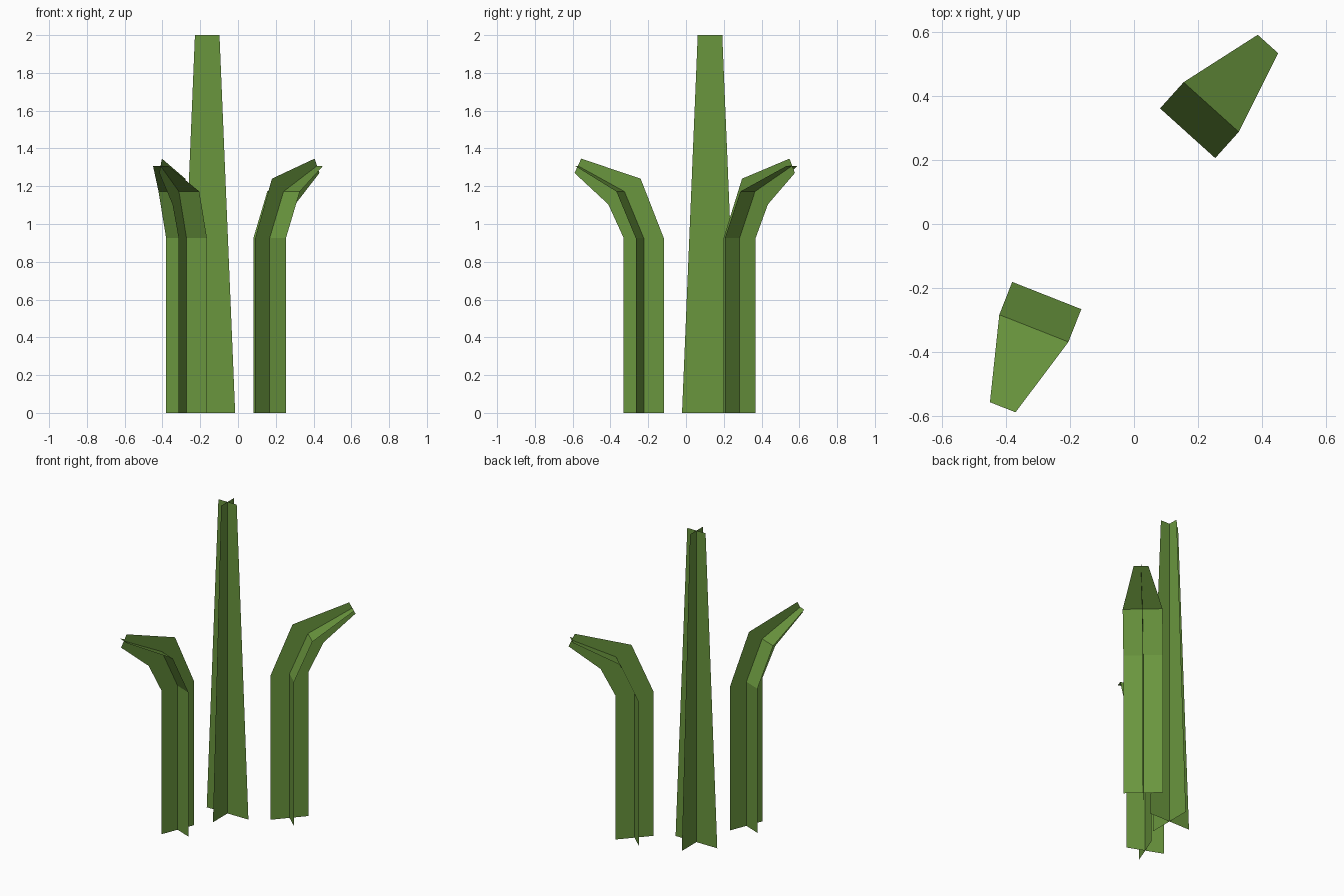
import bpy
import bmesh
import math
from mathutils import Vector

if "Cube" in bpy.data.objects:
    bpy.data.objects.remove(bpy.data.objects["Cube"], do_unlink=True)

green = bpy.data.materials.new("leaf_green")
green.use_nodes = True
green.diffuse_color = (0.144, 0.305, 0.048, 1)
green.node_tree.nodes["Principled BSDF"].inputs["Base Color"].default_value = green.diffuse_color


def add_ribbon(bm, rows):
    """Join successive (left, right) point pairs into a flat strip."""
    pairs = [[bm.verts.new(p) for p in row] for row in rows]
    for (a, b), (c, d) in zip(pairs, pairs[1:]):
        bm.faces.new((a, b, d, c))


def make_blade(name, location, angle, sections):
    """Two crossed sheets along a spine of (outward, height, half width, edge offset)."""
    bm = bmesh.new()
    side = Vector((0, 1, 0))
    broad, edge = [], []
    for out, height, half, offset in sections:
        centre = Vector((out, 0, height))
        across = Vector((offset[0], 0, offset[1]))
        broad.append((centre - side * half, centre + side * half))
        edge.append((centre - across, centre + across))
    add_ribbon(bm, broad)
    add_ribbon(bm, edge)
    mesh = bpy.data.meshes.new(name)
    bm.to_mesh(mesh)
    bm.free()
    mesh.materials.append(green)
    blade = bpy.data.objects.new(name, mesh)
    blade.location = (*location, 0)
    blade.rotation_euler.z = math.radians(angle)
    bpy.context.collection.objects.link(blade)


# Straight tapering blade
tall = [(0, 0, 0.148, (0.148, 0)), (0, 2, 0.065, (0.065, 0))]
make_blade("tall_blade", (-0.163, 0.127), 0, tall)

# Two shorter blades whose tips bend outward
bent = [
    (0, 0, 0.116, (0.114, 0)),
    (0, 0.925, 0.116, (0.114, 0)),
    (0.11, 1.172, 0.116, (0.092, -0.068)),
    (0.375, 1.308, 0.043, (0.019, -0.038)),
]
make_blade("front_bent_blade", (-0.2725, -0.2235), -111.5, bent)
make_blade("back_bent_blade", (0.1675, 0.2835), 48, bent)
